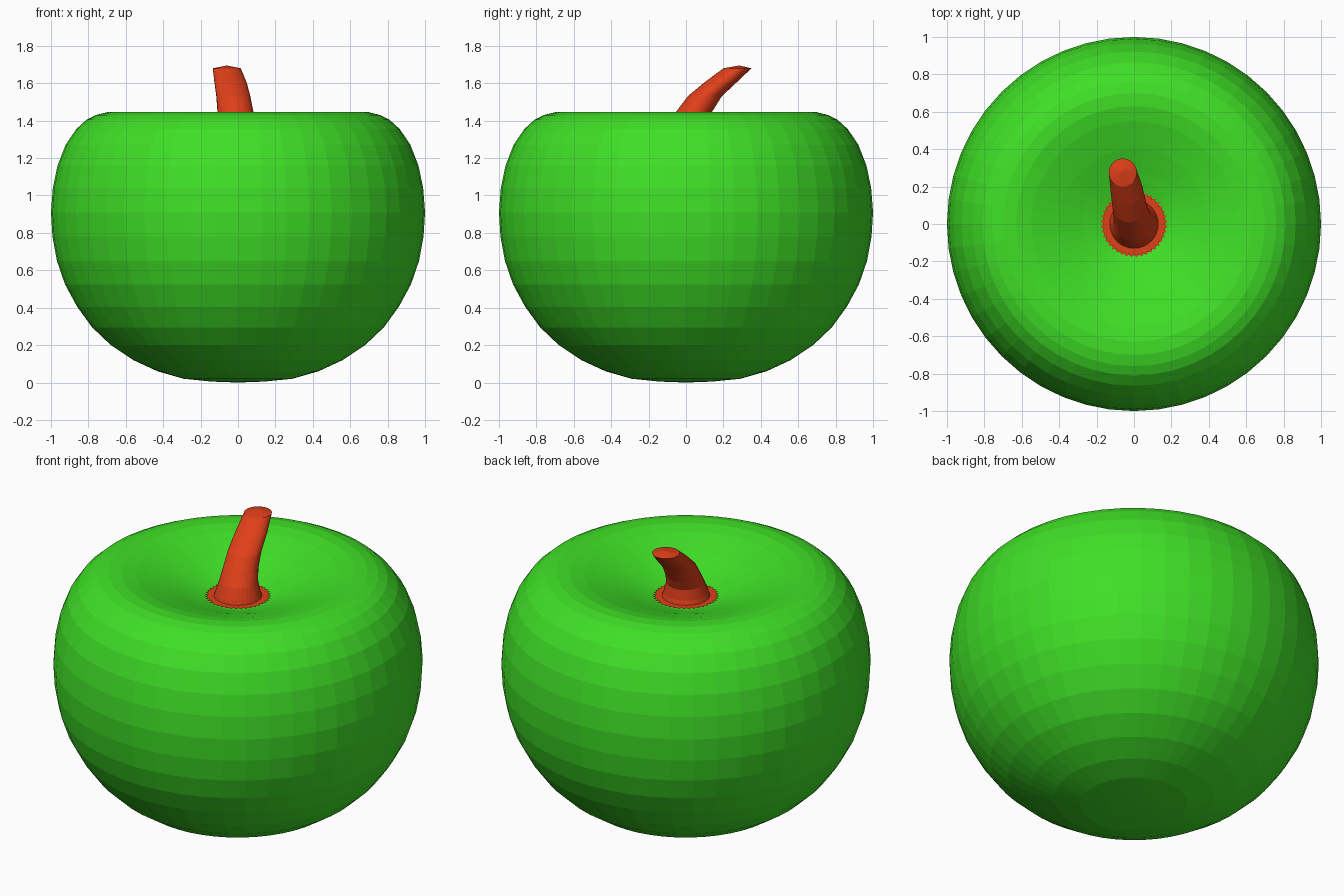
import bpy, bmesh, math

if "Cube" in bpy.data.objects:
    bpy.data.objects.remove(bpy.data.objects["Cube"])


def material(name, colour):
    m = bpy.data.materials.new(name)
    m.diffuse_color = (*colour, 1)
    m.use_nodes = True
    m.node_tree.nodes["Principled BSDF"].inputs["Base Color"].default_value = m.diffuse_color
    return m


def loft(name, rings, sides, mat):
    """Skin horizontal circular rings (x, y, z, radius), bottom and top closed to a point or cap."""
    bm = bmesh.new()
    loops = []
    for x, y, z, r in rings:
        if r == 0:
            loops.append([bm.verts.new((x, y, z))])
            continue
        loops.append([bm.verts.new((x + r * math.cos(a), y + r * math.sin(a), z))
                      for a in (2 * math.pi * i / sides for i in range(sides))])
    for lo, hi in zip(loops, loops[1:]):
        for i in range(sides):
            j = (i + 1) % sides
            if len(lo) == 1:
                bm.faces.new((lo[0], hi[j], hi[i]))
            elif len(hi) == 1:
                bm.faces.new((lo[i], lo[j], hi[0]))
            else:
                bm.faces.new((lo[i], lo[j], hi[j], hi[i]))
    for loop in (loops[0], loops[-1]):
        if len(loop) > 1:
            bm.faces.new(loop)
    bmesh.ops.recalc_face_normals(bm, faces=bm.faces[:])
    return finish(name, bm, mat)


def finish(name, bm, mat):
    me = bpy.data.meshes.new(name)
    bm.to_mesh(me)
    bm.free()
    me.materials.append(mat)
    ob = bpy.data.objects.new(name, me)
    bpy.context.collection.objects.link(ob)
    return ob


green = material("fruit_green", (0.05, 0.74, 0.02))
red = material("stem_red", (0.74, 0.05, 0.01))

# Fruit body: turned profile (radius, z) from the base up and into the top hollow
profile = [(0, 0), (0.14, 0.005), (0.29, 0.02), (0.43, 0.06), (0.56, 0.12),
           (0.68, 0.2), (0.78, 0.295), (0.86, 0.405), (0.925, 0.525), (0.968, 0.65),
           (0.992, 0.78), (1.0, 0.91), (0.99, 1.04), (0.965, 1.16), (0.922, 1.27),
           (0.865, 1.355), (0.81, 1.405), (0.76, 1.43), (0.70, 1.445), (0.63, 1.445),
           (0.55, 1.428), (0.40, 1.38), (0.28, 1.335), (0.17, 1.298), (0, 1.29)]
loft("fruit_body", [(0, 0, z, r) for r, z in profile], 48, green)

# Stem: flared foot, bending back and slightly left
stem = [(0, 0, 1.29, 0.135), (0, 0, 1.33, 0.122), (-0.003, 0.01, 1.39, 0.105),
        (-0.014, 0.045, 1.45, 0.096), (-0.025, 0.1, 1.53, 0.091),
        (-0.04, 0.185, 1.605, 0.086), (-0.06, 0.275, 1.68, 0.075),
        (-0.06, 0.285, 1.695, 0)]
loft("stem", stem, 32, red)

# Toothed collar lying in the hollow around the stem
bm = bmesh.new()
teeth = 40
rim = []
for i in range(teeth * 2):
    a = math.pi * i / teeth
    r = 0.18 if i % 2 else 0.163
    rim.append(bm.verts.new((r * math.cos(a), r * math.sin(a), 1.306)))
bm.faces.new(rim)
finish("stem_collar", bm, red)
